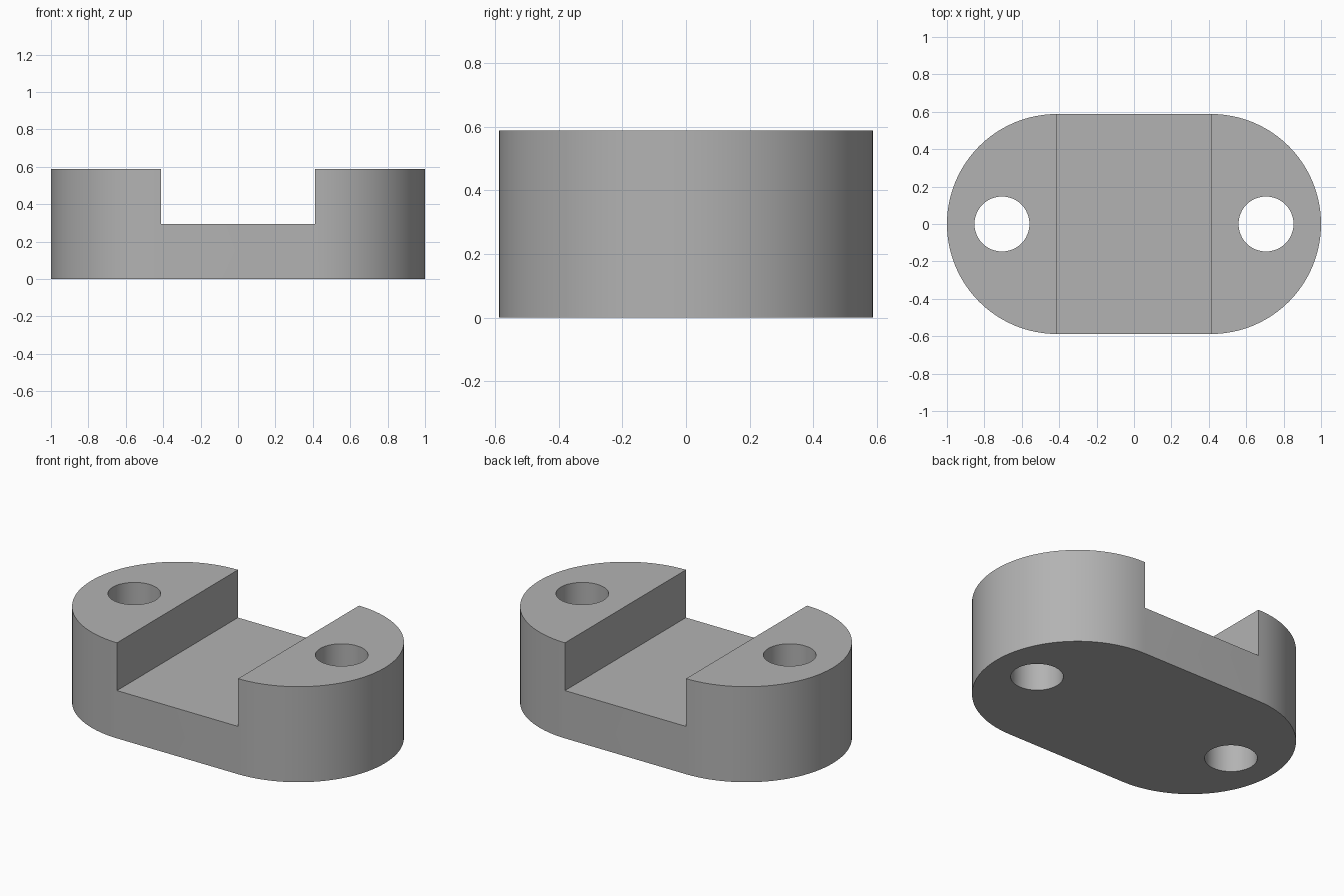
import bpy
import bmesh
from math import cos, sin, pi

cube = bpy.data.objects.get("Cube")
if cube:
    bpy.data.objects.remove(cube, do_unlink=True)

RADIUS = 0.588           # rounded end radius, also the block height
CENTRE = 1 - RADIUS      # x of the rounded end centres
FLOOR = RADIUS / 2       # channel floor height
HOLE_R = RADIUS / 4
HOLE_X = 0.706
STEPS = 48

grey = bpy.data.materials.new("plain_grey")
grey.use_nodes = True
colour = (0.45, 0.45, 0.45, 1)
grey.diffuse_color = colour
grey.node_tree.nodes["Principled BSDF"].inputs["Base Color"].default_value = colour


def prism(name, outline, z0, z1):
    """Extrude a flat outline from z0 up to z1."""
    bm = bmesh.new()
    base = bm.faces.new([bm.verts.new((x, y, z0)) for x, y in outline])
    top = bmesh.ops.extrude_face_region(bm, geom=[base])["geom"]
    verts = [v for v in top if isinstance(v, bmesh.types.BMVert)]
    bmesh.ops.translate(bm, verts=verts, vec=(0, 0, z1 - z0))
    bmesh.ops.recalc_face_normals(bm, faces=bm.faces)
    mesh = bpy.data.meshes.new(name)
    bm.to_mesh(mesh)
    bm.free()
    mesh.materials.append(grey)
    obj = bpy.data.objects.new(name, mesh)
    bpy.context.collection.objects.link(obj)
    return obj


def arc(cx, radius, start, sweep, steps):
    return [(cx + radius * cos(start + sweep * i / steps),
             radius * sin(start + sweep * i / steps)) for i in range(steps + 1)]


# Block with two rounded ends
outline = arc(CENTRE, RADIUS, -pi / 2, pi, STEPS) + arc(-CENTRE, RADIUS, pi / 2, pi, STEPS)
block = prism("slotted_block", outline, 0, RADIUS)

# Cutters: the cross channel and a bolt hole at each end
channel = [(-CENTRE, -1), (CENTRE, -1), (CENTRE, 1), (-CENTRE, 1)]
cutters = [prism("channel_cutter", channel, FLOOR, 1)]
for side, x in (("left", HOLE_X), ("right", -HOLE_X)):
    circle = arc(x, HOLE_R, 0, 2 * pi, STEPS)[:-1]
    cutters.append(prism(side + "_hole_cutter", circle, -0.1, 1))

bpy.context.view_layer.objects.active = block
block.select_set(True)
for cutter in cutters:
    cutter.hide_render = True
    cut = block.modifiers.new(cutter.name, "BOOLEAN")
    cut.operation = "DIFFERENCE"
    cut.solver = "EXACT"
    cut.object = cutter
    bpy.ops.object.modifier_apply(modifier=cut.name)
    bpy.data.objects.remove(cutter, do_unlink=True)

# Smooth curved walls, sharp rims
bpy.ops.object.select_all(action="DESELECT")
block.select_set(True)
bpy.ops.object.shade_smooth_by_angle(angle=pi / 6)
